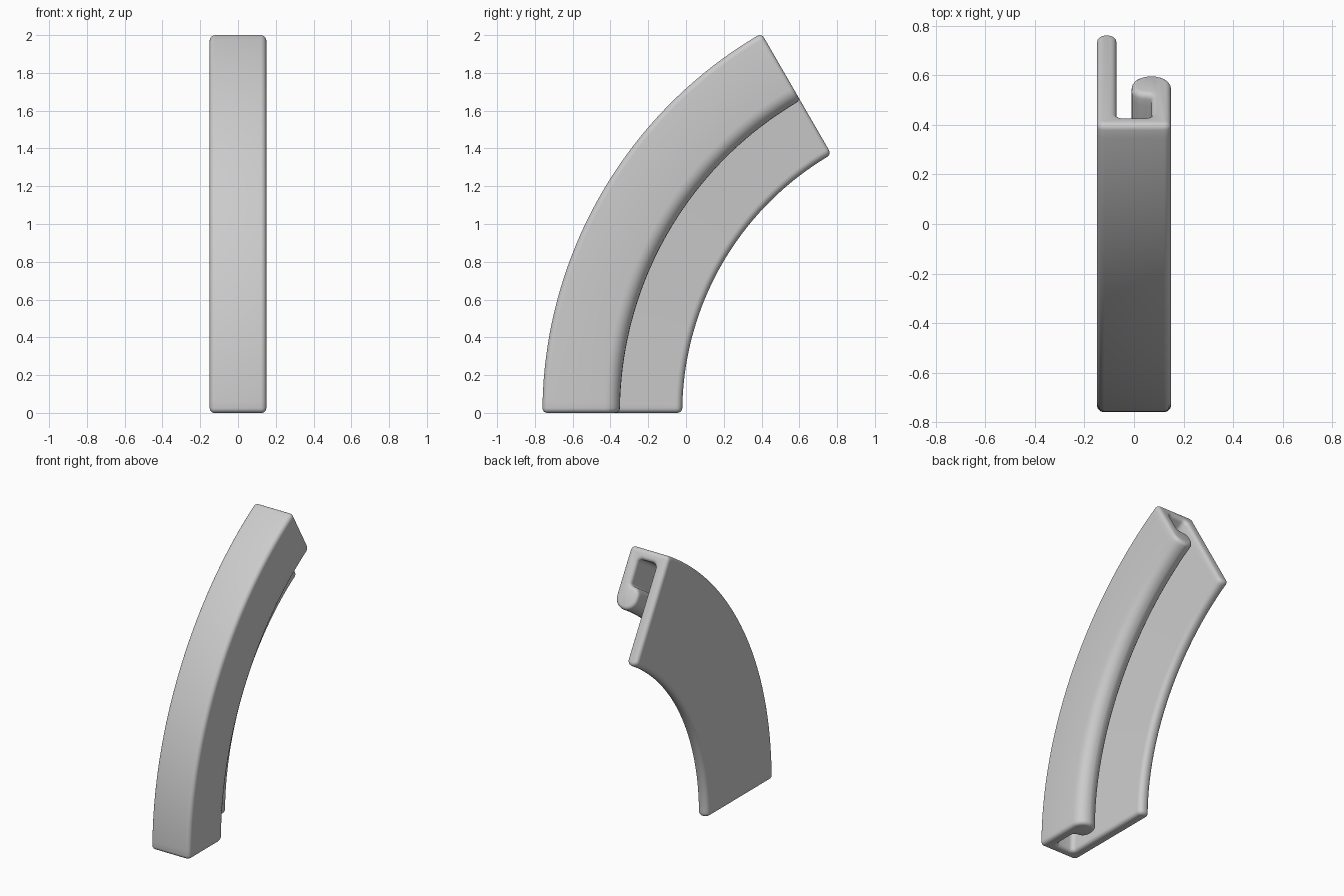
import bpy, bmesh, math
from mathutils import Vector

cube = bpy.data.objects.get("Cube")
if cube:
    bpy.data.objects.remove(cube, do_unlink=True)

OUTER_RADIUS = 2.32
CENTRE_Y = 1.56
SWEEP = math.radians(60)
STEPS = 40
RIM = 0.025

# Cross-section corners: x, depth below the outer face, corner radius
corners = [
    (-0.15, 0.00, 0.03),
    (0.15, 0.00, 0.03),
    (0.15, 0.41, 0.079),    # round hooked lip
    (-0.01, 0.41, 0.079),
    (-0.01, 0.25, 0.058),
    (0.07, 0.25, 0.02),
    (0.07, 0.07, 0.03),     # channel
    (-0.07, 0.07, 0.03),
    (-0.07, 0.74, 0.036),   # long flange tip
    (-0.15, 0.74, 0.036),
]


def rounded(corners, segments=6):
    """Replace each right-angled corner with an arc."""
    points = []
    for i, (x, d, r) in enumerate(corners):
        p = Vector((x, d))
        a = (Vector(corners[i - 1][:2]) - p).normalized()
        b = (Vector(corners[(i + 1) % len(corners)][:2]) - p).normalized()
        centre = p + (a + b) * r
        for k in range(segments + 1):
            t = k / segments * math.pi / 2
            points.append(centre - b * r * math.cos(t) - a * r * math.sin(t))
    return points


# Curved channel: section swept around the x axis
bm = bmesh.new()
profile = rounded(corners)
rings = []
for s in range(STEPS + 1):
    t = SWEEP * s / STEPS
    rings.append([bm.verts.new((p.x,
                                CENTRE_Y - (OUTER_RADIUS - p.y) * math.cos(t),
                                (OUTER_RADIUS - p.y) * math.sin(t)))
                  for p in profile])
n = len(profile)
for lower, upper in zip(rings, rings[1:]):
    for i in range(n):
        j = (i + 1) % n
        bm.faces.new((lower[i], lower[j], upper[j], upper[i]))
caps = [bm.faces.new(rings[0]), bm.faces.new(rings[-1])]
bmesh.ops.recalc_face_normals(bm, faces=bm.faces[:])

# Soft rims on both ends
rim_edges = [e for cap in caps for e in cap.edges]
bmesh.ops.bevel(bm, geom=rim_edges, offset=RIM, segments=4, profile=0.5,
                affect='EDGES', clamp_overlap=False)

mesh = bpy.data.meshes.new("curved_channel")
bm.to_mesh(mesh)
bm.free()
channel = bpy.data.objects.new("curved_channel", mesh)
bpy.context.collection.objects.link(channel)

# Plain grey material
grey = bpy.data.materials.new("plain_grey")
grey.use_nodes = True
colour = (0.6, 0.6, 0.6, 1.0)
grey.diffuse_color = colour
grey.node_tree.nodes["Principled BSDF"].inputs["Base Color"].default_value = colour
mesh.materials.append(grey)

bpy.context.view_layer.objects.active = channel
channel.select_set(True)
bpy.ops.object.shade_smooth_by_angle(angle=math.radians(40))
